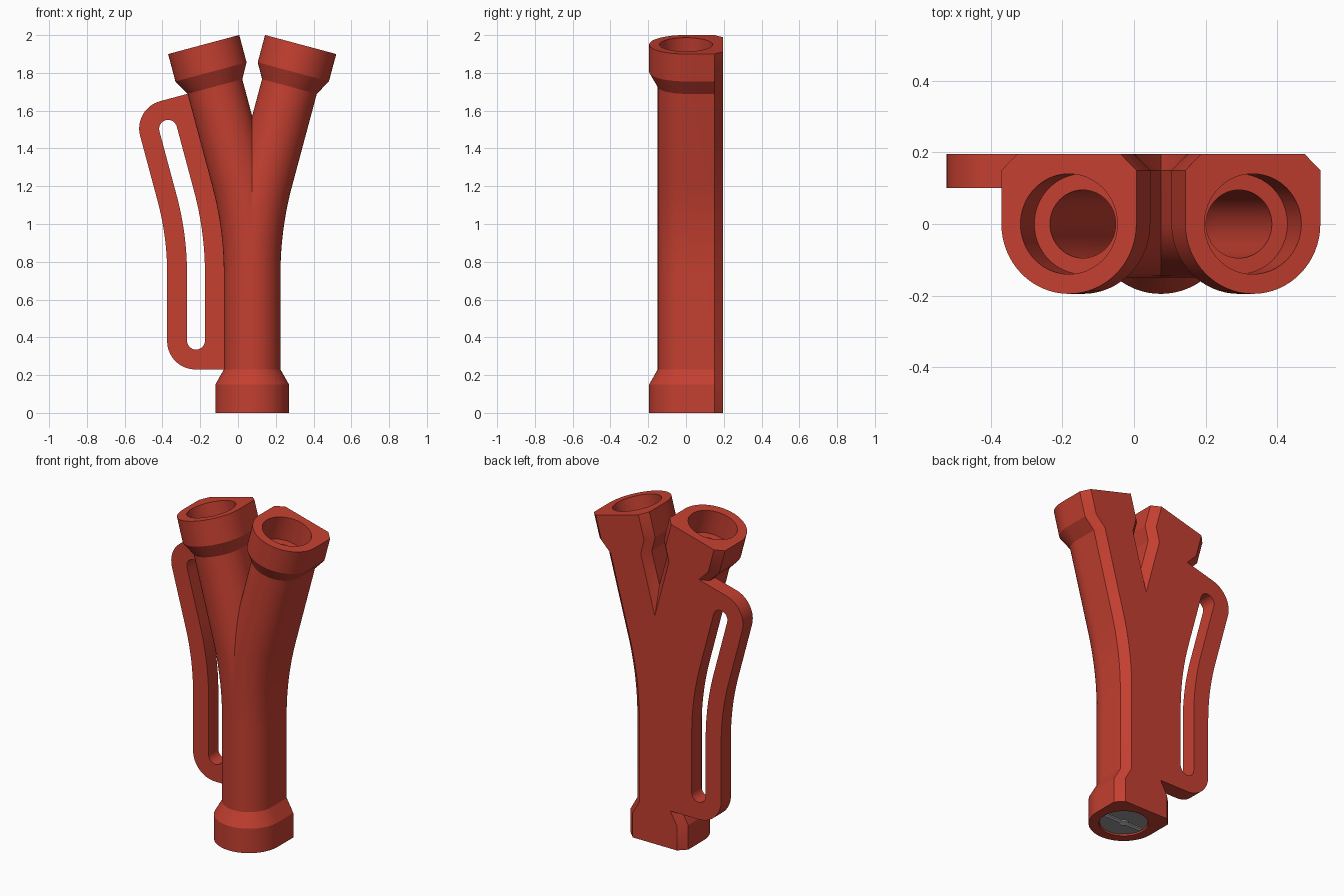
import bpy, bmesh, math

if "Cube" in bpy.data.objects:
    bpy.data.objects.remove(bpy.data.objects["Cube"])

TILT = math.radians(15)
SEG = 0.507                     # length of straight, bend and upper straight
COLLAR, TAPER = 0.15, 0.08
S0 = COLLAR + TAPER             # end of lower collar
S1 = S0 + 3 * SEG               # start of upper collar
END = S1 + S0
R = SEG / TILT                  # bend radius
AXIS_X = 0.075
BACK, SHOULDER = 0.195, 0.15    # flat back and start of its chamfer


def material(name, rgb):
    m = bpy.data.materials.new(name)
    m.diffuse_color = (*rgb, 1)
    m.use_nodes = True
    m.node_tree.nodes["Principled BSDF"].inputs["Base Color"].default_value = m.diffuse_color
    return m


red = material("red_plastic", (0.55, 0.05, 0.03))
grey = material("grey_metal", (0.30, 0.30, 0.30))
light = material("light_metal", (0.60, 0.60, 0.60))


def path(s):
    """Centre line of the left branch: x, z and tilt at length s."""
    bend = s - S0 - SEG
    if bend <= 0:
        return 0.0, s, 0.0
    a = min(bend / R, TILT)
    rest = max(bend - SEG, 0)
    x = -R * (1 - math.cos(a)) - rest * math.sin(a)
    z = S0 + SEG + R * math.sin(a) + rest * math.cos(a)
    return x, z, a


def place(s, u, y):
    x, z, a = path(s)
    return (x + u * math.cos(a), y, z + u * math.sin(a))


def circle(r):
    return [(r * math.cos(math.pi + math.pi * i / 32),
             r * math.sin(math.pi + math.pi * i / 32)) for i in range(64)]


def shell(r):
    """Round front, straight sides, chamfered flat back."""
    c = r - (BACK - SHOULDER)
    pts = circle(r)[:33] + [(r, SHOULDER)]
    pts += [(c - 2 * c * i / 28, BACK) for i in range(29)]
    return pts + [(-r, SHOULDER)]


def finish(ob, mat, smooth=True):
    ob.data.materials.clear()
    ob.data.materials.append(mat)
    bpy.ops.object.select_all(action='DESELECT')
    ob.select_set(True)
    bpy.context.view_layer.objects.active = ob
    if smooth:
        bpy.ops.object.shade_smooth_by_angle(angle=math.radians(25))


# Forked pipe: outer shell up, bore back down, cut at the middle and mirrored
bends = [S0 + SEG + SEG * i / 20 for i in range(21)]
rings = [(0, shell(0.195)), (COLLAR, shell(0.195)), (S0, shell(0.15))]
rings += [(s, shell(0.15)) for s in bends]
rings += [(S1, shell(0.15)), (S1 + TAPER, shell(0.195)), (END, shell(0.195))]
rings += [(END, circle(0.14)), (END - COLLAR, circle(0.14)), (END - COLLAR, circle(0.095))]
rings += [(s, circle(0.095)) for s in reversed(bends)]
rings += [(COLLAR, circle(0.095)), (COLLAR, circle(0.138)), (0, circle(0.138))]

bm = bmesh.new()
loops = [[bm.verts.new(place(s, u, y)) for u, y in pts] for s, pts in rings]
for k, a in enumerate(loops):
    b = loops[(k + 1) % len(loops)]
    for j in range(64):
        n = (j + 1) % 64
        bm.faces.new((a[j], a[n], b[n], b[j]))
bmesh.ops.bisect_plane(bm, geom=bm.verts[:] + bm.edges[:] + bm.faces[:], dist=1e-5,
                       plane_co=(0, 0, 0), plane_no=(1, 0, 0), clear_outer=True)
me = bpy.data.meshes.new("forked_pipe")
bm.to_mesh(me)
bm.free()
pipe = bpy.data.objects.new("forked_pipe", me)
bpy.context.collection.objects.link(pipe)
pipe.location.x = AXIS_X
bpy.context.view_layer.objects.active = pipe
mod = pipe.modifiers.new("mirror", 'MIRROR')
mod.merge_threshold = 0.0005
bpy.ops.object.modifier_apply(modifier=mod.name)
finish(pipe, red)


# Handle: slotted plate that follows the left branch
def arc(s, d, r, start, sweep, n=16):
    return [(s + r * math.sin(math.radians(start + sweep * i / n)),
             d + r * math.cos(math.radians(start + sweep * i / n))) for i in range(n + 1)]


def run(d, a, b, n=40):
    return [(a + (b - a) * i / n, d) for i in range(1, n)]


CR = 0.15
outline = [(S0, 0.10)] + arc(S0 + CR, 0.30, CR, -90, 90)
outline += run(0.45, S0 + CR, S1 - CR) + arc(S1 - CR, 0.30, CR, 0, 90)
outline += [(S1, 0.10)] + run(0.10, S1, S0)
HW, MID = 0.0475, 0.2975
lo, hi = S0 + 0.105 + HW, S1 - 0.105 - HW
slot = arc(lo, MID, HW, -180, 180) + run(MID + HW, lo, hi)
slot += arc(hi, MID, HW, 0, 180) + run(MID - HW, hi, lo)

cu = bpy.data.curves.new("handle", 'CURVE')
cu.dimensions = '2D'
cu.fill_mode = 'BOTH'
cu.extrude = 0.0475
for pts in (outline, slot):
    sp = cu.splines.new('POLY')
    sp.points.add(len(pts) - 1)
    for p, (s, d) in zip(sp.points, pts):
        x, _, z = place(s, -d, 0)
        p.co = (x, z, 0, 1)
    sp.use_cyclic_u = True
handle = bpy.data.objects.new("handle", cu)
bpy.context.collection.objects.link(handle)
handle.rotation_euler.x = math.pi / 2
handle.location = (AXIS_X, BACK - 0.0475, 0)
bpy.context.view_layer.objects.active = handle
handle.select_set(True)
bpy.ops.object.convert(target='MESH')
handle = bpy.context.object
bm = bmesh.new()
bm.from_mesh(handle.data)
bmesh.ops.remove_doubles(bm, verts=bm.verts[:], dist=1e-5)
bmesh.ops.recalc_face_normals(bm, faces=bm.faces[:])
bm.to_mesh(handle.data)
bm.free()
finish(handle, red)


# Round metal insert in the base, with a cross bar and hub
def disc(name, r, z0, z1, mat):
    bpy.ops.mesh.primitive_cylinder_add(vertices=48, radius=r, depth=z1 - z0,
                                        location=(AXIS_X, 0, (z0 + z1) / 2))
    ob = bpy.context.object
    ob.name = name
    finish(ob, mat)


disc("base_insert", 0.134, 0.008, 0.05, grey)
disc("insert_hub", 0.026, 0.001, 0.01, light)
bpy.ops.mesh.primitive_cube_add(size=1, location=(AXIS_X, 0, 0.006))
bar = bpy.context.object
bar.name = "insert_bar"
bar.scale = (0.25, 0.026, 0.007)
finish(bar, light, False)
